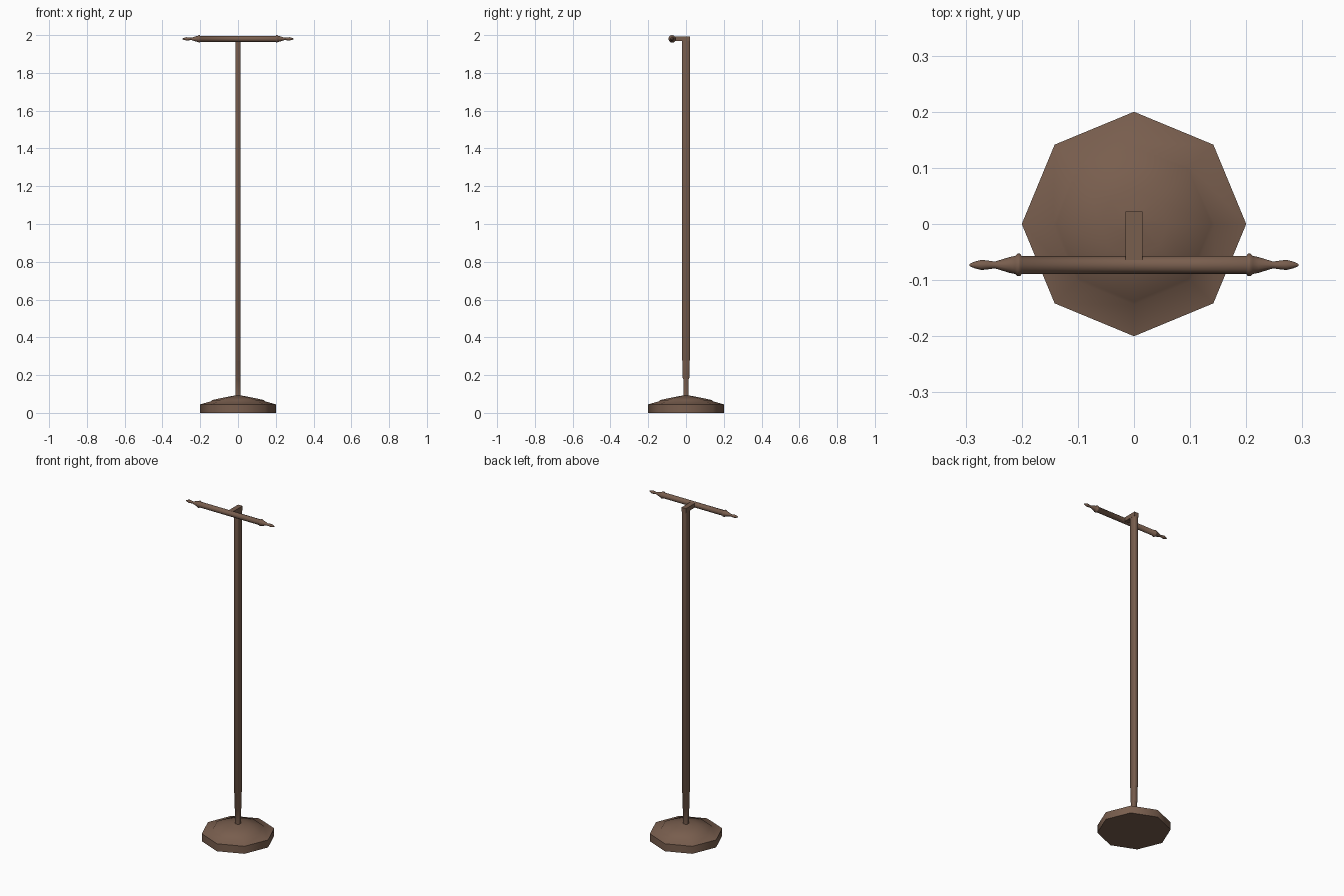
import bpy, bmesh, math

if "Cube" in bpy.data.objects:
    bpy.data.objects.remove(bpy.data.objects["Cube"])

wood = bpy.data.materials.new("brown wood")
wood.diffuse_color = (0.19, 0.112, 0.076, 1)
wood.use_nodes = True
wood.node_tree.nodes["Principled BSDF"].inputs["Base Color"].default_value = wood.diffuse_color


def skin(name, rings, angle=None):
    """Bridge a list of equal-length vertex rings and cap both ends."""
    bm = bmesh.new()
    rows = [[bm.verts.new(p) for p in r] for r in rings]
    n = len(rows[0])
    for a, b in zip(rows, rows[1:]):
        for i in range(n):
            j = (i + 1) % n
            bm.faces.new((a[i], a[j], b[j], b[i]))
    bm.faces.new(rows[0][::-1])
    bm.faces.new(rows[-1])
    bmesh.ops.recalc_face_normals(bm, faces=bm.faces)
    me = bpy.data.meshes.new(name)
    bm.to_mesh(me)
    bm.free()
    me.materials.append(wood)
    ob = bpy.data.objects.new(name, me)
    bpy.context.collection.objects.link(ob)
    for p in me.polygons:
        p.use_smooth = True
    if angle:
        bpy.ops.object.select_all(action='DESELECT')
        ob.select_set(True)
        bpy.context.view_layer.objects.active = ob
        bpy.ops.object.shade_smooth_by_angle(angle=math.radians(angle))
    return ob


def circle(r, n, place):
    return [place(r * math.cos(2 * math.pi * i / n), r * math.sin(2 * math.pi * i / n))
            for i in range(n)]


def rect(hx, hy, z, c=0.004):
    """Rectangle with chamfered corners."""
    return [(x, y, z) for x, y in (
        (hx, -hy + c), (hx, hy - c), (hx - c, hy), (-hx + c, hy),
        (-hx, hy - c), (-hx, -hy + c), (-hx + c, -hy), (hx - c, -hy))]


# octagonal foot
foot = [(0.2, 0), (0.2, 0.045), (0.144, 0.061), (0.138, 0.068), (0.06, 0.084), (0.018, 0.092)]
skin("foot", [circle(r, 8, lambda a, b, z=z: (a, b, z)) for r, z in foot], 65)

# post, stepping out above the foot
post = [(0.014, 0.014, 0.085), (0.014, 0.014, 0.18), (0.014, 0.018, 0.185),
        (0.014, 0.018, 0.275), (0.014, 0.022, 0.28), (0.014, 0.022, 1.97)]
skin("post", [rect(*p) for p in post], 50)

# arm carrying the bar, also capping the post
skin("arm", [[(-0.015, y, 1.968), (0.015, y, 1.968), (0.015, y, 1.993), (-0.015, y, 1.993)]
             for y in (0.022, -0.07)], 30)

# turned crossbar with pointed finials, mirrored about the middle
half = [(0.2, 0.016), (0.203, 0.020), (0.208, 0.020), (0.212, 0.016), (0.222, 0.014),
        (0.248, 0.006), (0.262, 0.008), (0.272, 0.009), (0.284, 0.006), (0.293, 0.002)]
bar = [(-x, r) for x, r in reversed(half)] + half
skin("crossbar", [circle(r, 12, lambda a, b, x=x: (x, -0.073 + a, 1.98 + b)) for x, r in bar], 60)
